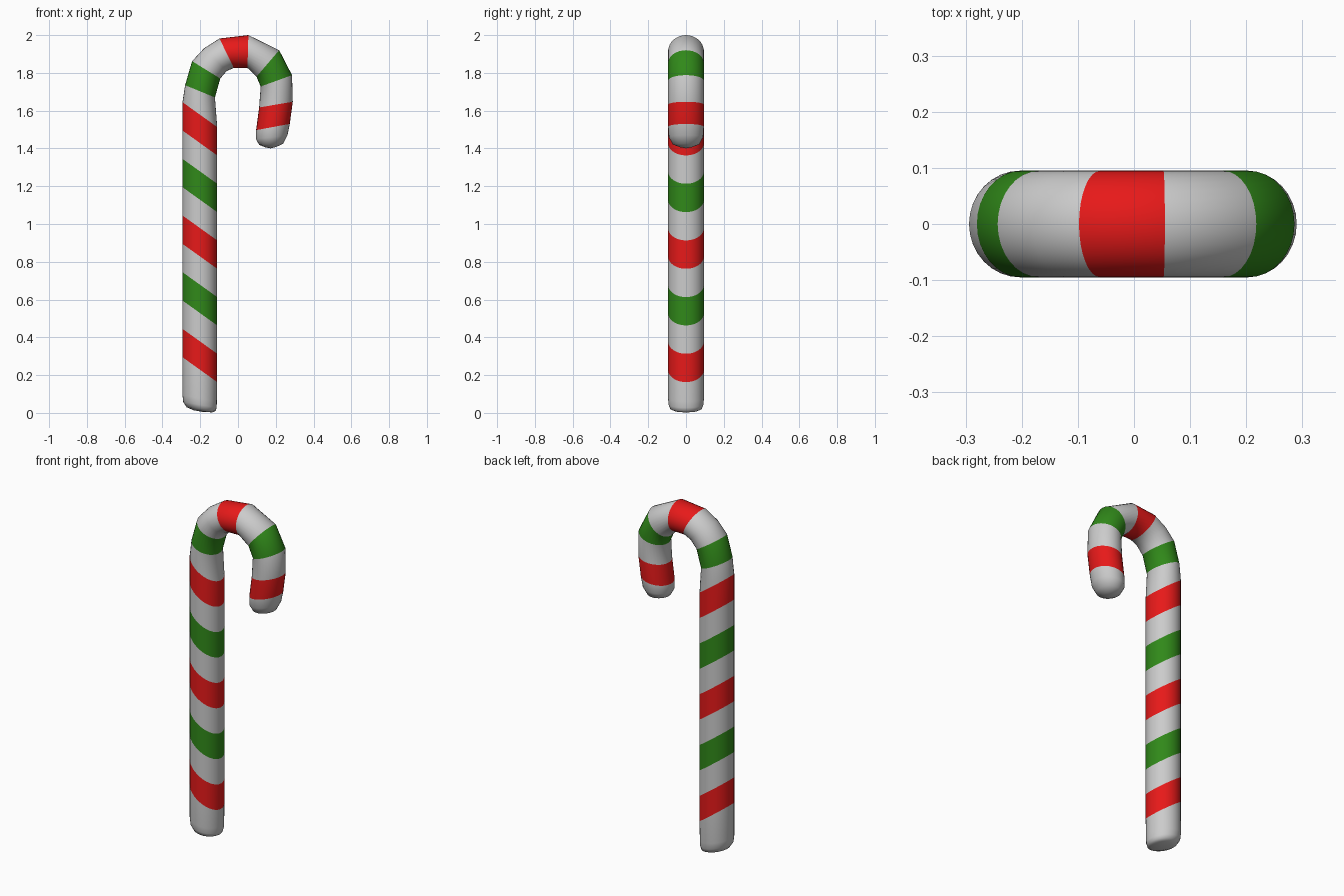
import bpy, bmesh, math
from mathutils import Vector

if "Cube" in bpy.data.objects:
    bpy.data.objects.remove(bpy.data.objects["Cube"])

RADIUS, SIDES = 0.095, 32
WHITE, RED, GREEN = 0, 1, 2


def material(name, rgb):
    m = bpy.data.materials.new(name)
    m.diffuse_color = (*rgb, 1)
    m.use_nodes = True
    m.node_tree.nodes["Principled BSDF"].inputs["Base Color"].default_value = m.diffuse_color
    return m


# Cross-sections: outer x, outer z, inner x, inner z, y radius, colour above it
sections = [(-0.235, 0.014, -0.135, 0.003, 0.055, WHITE),
            (-0.272, 0.030, -0.119, 0.010, 0.083, WHITE),
            (-0.290, 0.058, -0.113, 0.028, 0.092, WHITE),
            (-0.294, 0.095, -0.112, 0.060, RADIUS, WHITE)]

# Straight stem: slanted bands every 0.15
for i in range(9):
    z = 0.295 + 0.15 * i
    colour = WHITE if i % 2 else (RED, GREEN)[(i // 2) % 2]
    sections.append((-0.294, z, -0.110, z - 0.132, RADIUS, colour))

# Hook and rounded tip
sections += [(-0.294, 1.645, -0.110, 1.513, RADIUS, WHITE),
             (-0.280, 1.735, -0.122, 1.670, RADIUS, GREEN),
             (-0.243, 1.862, -0.094, 1.770, RADIUS, WHITE),
             (-0.180, 1.930, -0.060, 1.810, RADIUS, WHITE),
             (-0.098, 1.982, -0.022, 1.826, RADIUS, RED),
             (0.055, 2.000, 0.050, 1.826, RADIUS, WHITE),
             (0.218, 1.920, 0.098, 1.780, RADIUS, GREEN),
             (0.286, 1.788, 0.120, 1.728, RADIUS, WHITE),
             (0.290, 1.647, 0.112, 1.617, RADIUS, RED),
             (0.274, 1.530, 0.096, 1.497, RADIUS, WHITE),
             (0.262, 1.470, 0.095, 1.450, 0.091, WHITE),
             (0.238, 1.424, 0.112, 1.419, 0.070, WHITE),
             (0.200, 1.407, 0.145, 1.406, 0.032, WHITE)]

# Skin the sections into one striped tube
bm = bmesh.new()
rings = []
for ox, oz, ix, iz, ry, _ in sections:
    outer, inner = Vector((ox, 0, oz)), Vector((ix, 0, iz))
    mid, half = (outer + inner) / 2, (outer - inner) / 2
    rings.append([bm.verts.new(mid + half * math.cos(t) + Vector((0, ry * math.sin(t), 0)))
                  for t in (2 * math.pi * k / SIDES for k in range(SIDES))])
for a, b, s in zip(rings, rings[1:], sections):
    for k in range(SIDES):
        n = (k + 1) % SIDES
        bm.faces.new((a[k], a[n], b[n], b[k])).material_index = s[5]

# Closed ends
for ring, drop in ((rings[0], Vector((0, 0, -0.004))), (rings[-1], Vector((0, 0, -0.006)))):
    tip = bm.verts.new(sum((v.co for v in ring), Vector()) / SIDES + drop)
    for k in range(SIDES):
        bm.faces.new((ring[k], ring[(k + 1) % SIDES], tip))
bmesh.ops.recalc_face_normals(bm, faces=bm.faces)
for f in bm.faces:
    f.smooth = True

mesh = bpy.data.meshes.new("candy_cane")
bm.to_mesh(mesh)
bm.free()
for name, rgb in (("white", (0.8, 0.8, 0.8)), ("red", (0.8, 0.01, 0.01)), ("green", (0.03, 0.25, 0.01))):
    mesh.materials.append(material(name, rgb))
cane = bpy.data.objects.new("candy_cane", mesh)
bpy.context.collection.objects.link(cane)
